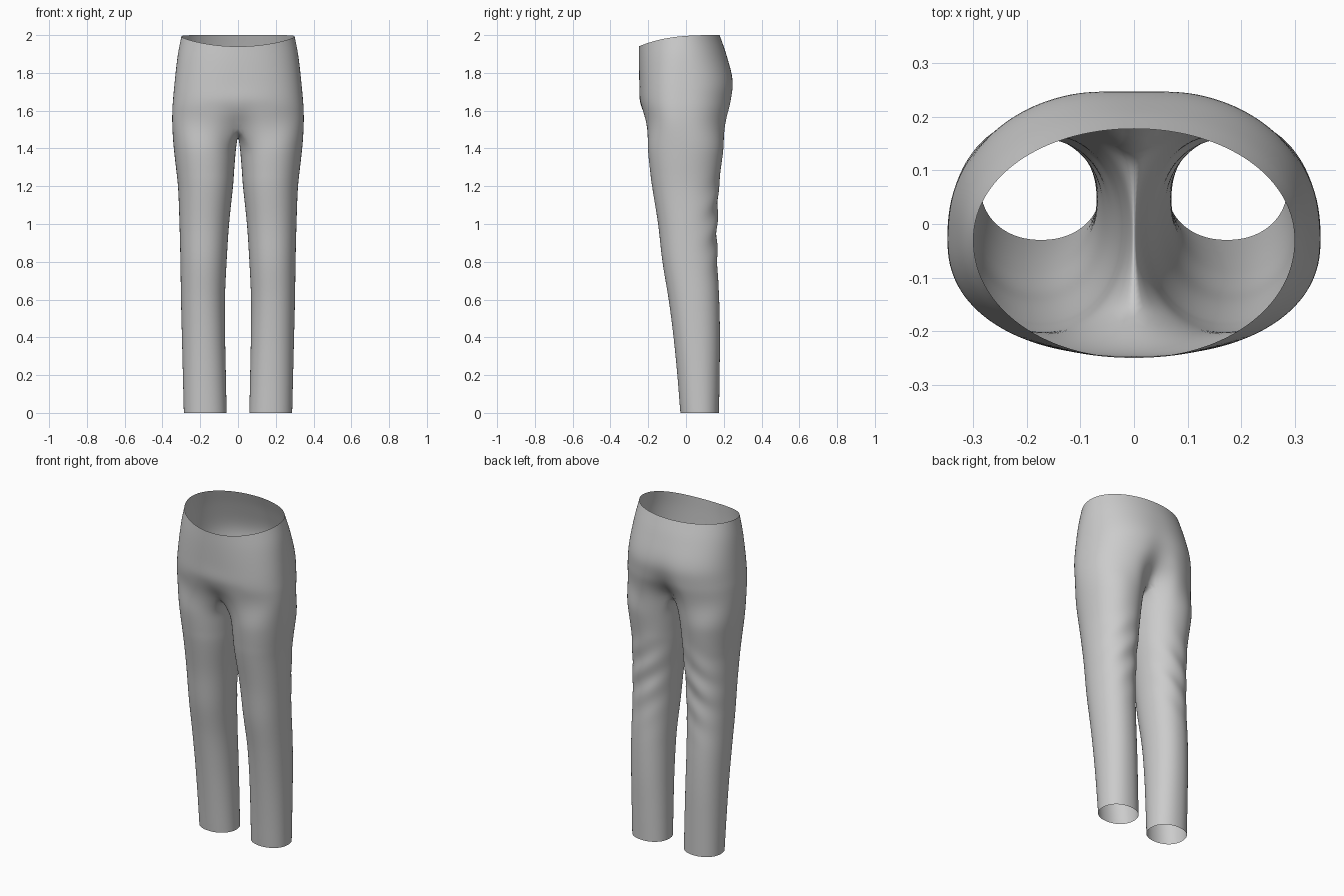
import bpy, bmesh, math

if "Cube" in bpy.data.objects:
    bpy.data.objects.remove(bpy.data.objects["Cube"])

N, K = 36, 12          # segments of the outer arc, and of the inner-thigh arc

# hips: z, half width, front y, back y, roundness, front dent, back cleft
HIPS = [(2.00, .300, -.250, .178, 2.05, .0, .0),
        (1.90, .319, -.250, .213, 2.15, .0, .0),
        (1.75, .336, -.247, .253, 2.3, .0, .005),
        (1.65, .345, -.244, .247, 2.35, .0, .022),
        (1.58, .350, -.230, .236, 2.4, .012, .055),
        (1.52, .350, -.217, .222, 2.4, .042, .10)]
# legs: z, inner x, outer x, front y, back y
LEGS = [(1.43, .007, .345, -.207, .205),
        (1.30, .018, .330, -.194, .187),
        (1.20, .026, .318, -.180, .175),
        (1.00, .047, .310, -.148, .165),
        (0.80, .060, .305, -.125, .166),
        (0.60, .069, .302, -.092, .176),
        (0.40, .068, .297, -.066, .180),
        (0.20, .064, .292, -.046, .178),
        (0.00, .060, .287, -.030, .175)]


def sample(keys, z):
    """Smoothly interpolated key row at height z."""
    def slope(i, c):
        a, b = keys[max(i - 1, 0)], keys[min(i + 1, len(keys) - 1)]
        return (b[c] - a[c]) / (b[0] - a[0])
    i = 0
    while i < len(keys) - 2 and z < keys[i + 1][0]:
        i += 1
    p, q = keys[i], keys[i + 1]
    h = q[0] - p[0]
    t = (z - p[0]) / h
    out = []
    for c in range(1, len(p)):
        out.append((2*t**3 - 3*t*t + 1) * p[c] + (t**3 - 2*t*t + t) * h * slope(i, c)
                   + (3*t*t - 2*t**3) * q[c] + (t**3 - t*t) * h * slope(i + 1, c))
    return out


def spow(v, n):
    return math.copysign(abs(v) ** (2 / n), v)


def hip_row(z):
    rx, yf, yb, n, df, db = sample(HIPS, z)
    cy, pts = -.03, []
    for j in range(N + 1):
        a = math.pi * (j / N - .5)
        x = 0 if j in (0, N) else rx * spow(math.cos(a), n)
        s = spow(math.sin(a), n)
        dent = math.exp(-(x / .075) ** 2)
        y = cy + s * (yb - cy) - db * dent if s > 0 else cy + s * (cy - yf) + df * dent
        # the waistband dips toward the front
        drop = .06 * max(0, (.175 - y) / .425) ** 3 * ((z - 1.5) / .5) ** 2
        pts.append((x, y, z - drop))
    return pts


def leg_row(z):
    xi, xo, yf, yb = sample(LEGS, z)
    cx, cy, pts = (xi + xo) / 2, (yf + yb) / 2, []
    for j in range(N + K):
        if j <= N:
            a = 1.5 * math.pi * (j / N - .5)
        else:
            a = math.pi * (.75 + .5 * (j - N) / K)
        x = cx + (xo - xi) / 2 * spow(math.cos(a), 2.15)
        y = cy + (yb - yf) / 2 * spow(math.sin(a), 2.15)
        # soft diagonal folds behind the knee
        y += (.006 * math.sin(38 * (z + .8 * (x - cx)))
              * math.exp(-((z - 1.0) / .2) ** 2) * max(0, math.sin(a)))
        pts.append((x, y, z))
    return pts


bm = bmesh.new()


def add(pts):
    return [bm.verts.new(p) for p in pts]


def bridge(up, low, closed):
    m = len(up)
    for j in range(m if closed else m - 1):
        k = (j + 1) % m
        bm.faces.new((low[j], low[k], up[k], up[j]))


# hips, from the waist down to the split
hips = [add(hip_row(2 - .48 * i / 14)) for i in range(15)]
for a, b in zip(hips, hips[1:]):
    bridge(a, b, False)

# crotch seam closes the last hip row into a leg loop
back, front = hips[-1][-1].co, hips[-1][0].co
seam = []
for j in range(1, K):
    t = j / K
    p = back.lerp(front, t)
    seam.append((0, p.y, p.z - .055 * math.sin(math.pi * t) ** .7))
loop = hips[-1] + add(seam)

# leg, down to the open hem
for i in range(45):
    row = add(leg_row(1.43 * (1 - i / 44)))
    bridge(loop, row, True)
    loop = row

# relax the area where hips turn into thighs
zone = [v for v in bm.verts if 1.25 < v.co.z < 1.62]
for _ in range(3):
    bmesh.ops.smooth_vert(bm, verts=[v for v in zone if v.co.x > 1e-5], factor=.5,
                          use_axis_x=True, use_axis_y=True, use_axis_z=True)

mesh = bpy.data.meshes.new("trousers")
bm.to_mesh(mesh)
bm.free()
for f in mesh.polygons:
    f.use_smooth = True
trousers = bpy.data.objects.new("trousers", mesh)
bpy.context.collection.objects.link(trousers)

# second leg, then smoothing
mirror = trousers.modifiers.new("mirror", 'MIRROR')
mirror.merge_threshold = .0005
sub = trousers.modifiers.new("smooth", 'SUBSURF')
sub.levels = sub.render_levels = 1
